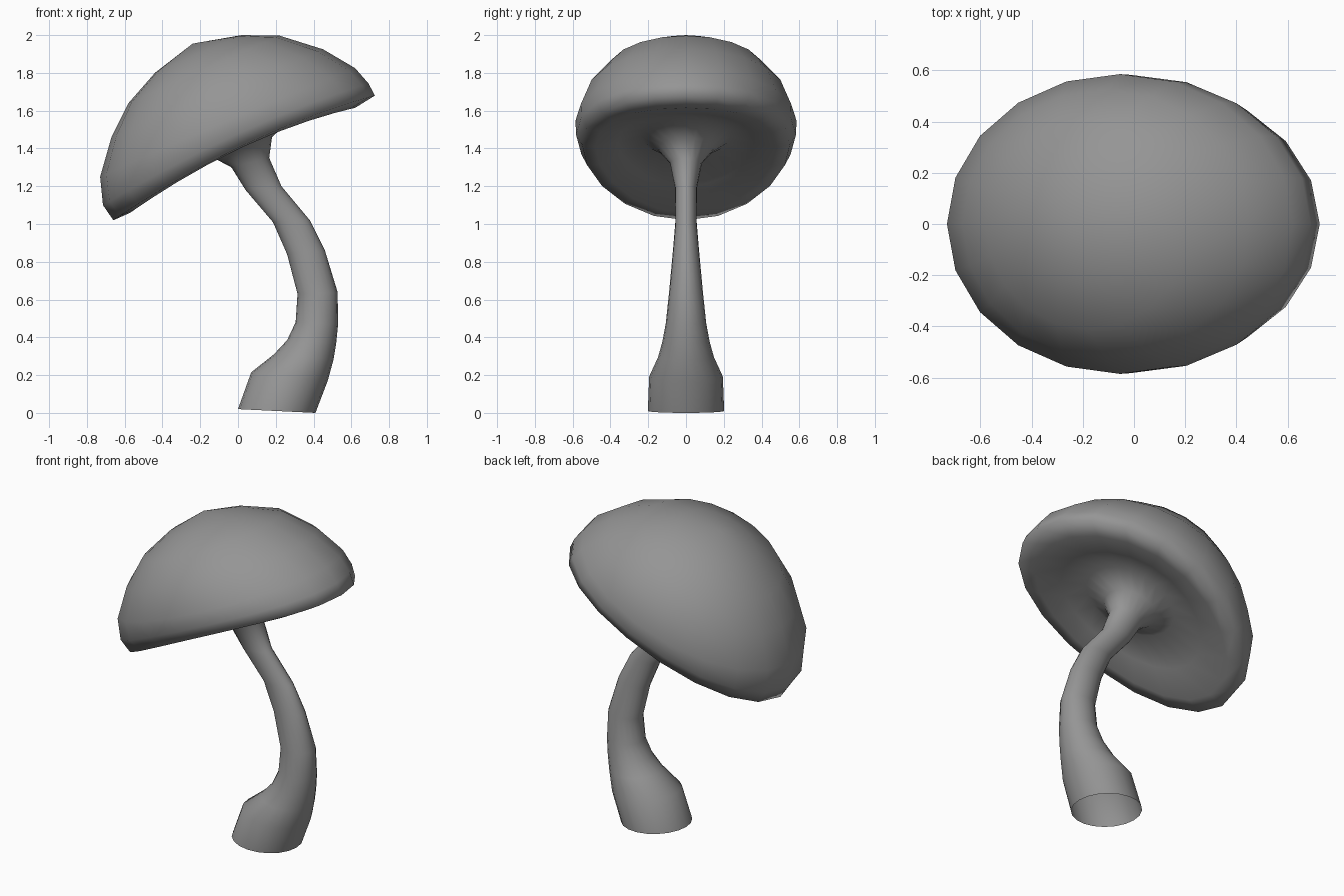
import bpy
import bmesh
from math import sin, cos, pi
from mathutils import Vector

SIDES = 20

default = bpy.data.objects.get("Cube")
if default:
    bpy.data.objects.remove(default)

grey = bpy.data.materials.new("plain grey")
grey.use_nodes = True
colour = (0.3, 0.3, 0.3, 1)
grey.diffuse_color = colour
grey.node_tree.nodes["Principled BSDF"].inputs["Base Color"].default_value = colour

# Each ring: left x, left z, right x, right z, half depth, lift of the sides
dome = [
    (-0.44, 1.80, 0.02, 2.00, 0.23, 0),
    (-0.58, 1.64, 0.22, 1.997, 0.41, 0),
    (-0.67, 1.46, 0.45, 1.925, 0.525, 0),
    (-0.73, 1.25, 0.62, 1.825, 0.585, 0.01),
    (-0.715, 1.10, 0.69, 1.745, 0.582, 0.05),
]
underside = [
    (-0.66, 1.02, 0.725, 1.68, 0.55, 0.07),
    (-0.57, 1.06, 0.62, 1.615, 0.48, 0.07),
    (-0.41, 1.20, 0.45, 1.585, 0.36, 0.04),
    (-0.23, 1.35, 0.29, 1.56, 0.235, 0.01),
]
stem = [
    (-0.12, 1.345, 0.18, 1.46, 0.15, 0),
    (-0.035, 1.30, 0.165, 1.35, 0.085, 0),
    (0.04, 1.18, 0.23, 1.20, 0.058, 0),
    (0.185, 1.01, 0.38, 1.02, 0.056, 0),
    (0.26, 0.84, 0.46, 0.86, 0.07, 0),
    (0.315, 0.63, 0.527, 0.64, 0.09, 0),
    (0.305, 0.48, 0.53, 0.47, 0.107, 0),
    (0.26, 0.385, 0.52, 0.37, 0.125, 0),
    (0.19, 0.31, 0.505, 0.28, 0.148, 0),
    (0.07, 0.215, 0.475, 0.17, 0.195, 0),
    (0.00, 0.02, 0.41, 0.00, 0.202, 0),
]

# Skin the rings from the crown down to the open foot
bm = bmesh.new()
loops = []
for lx, lz, rx, rz, depth, lift in dome + underside + stem:
    left, right = Vector((lx, 0, lz)), Vector((rx, 0, rz))
    mid, half = (left + right) / 2, (right - left) / 2
    loop = []
    for i in range(SIDES):
        a = 2 * pi * i / SIDES
        offset = Vector((0, depth * sin(a), lift * sin(a) ** 2))
        loop.append(bm.verts.new(mid + half * cos(a) + offset))
    loops.append(loop)

crown = bm.verts.new((-0.24, 0, 1.955))
for i in range(SIDES):
    j = (i + 1) % SIDES
    bm.faces.new((crown, loops[0][i], loops[0][j]))
    for upper, lower in zip(loops, loops[1:]):
        bm.faces.new((upper[i], lower[i], lower[j], upper[j]))
bmesh.ops.recalc_face_normals(bm, faces=bm.faces)

mesh = bpy.data.meshes.new("mushroom")
bm.to_mesh(mesh)
bm.free()
mesh.materials.append(grey)
mesh.shade_smooth()
mushroom = bpy.data.objects.new("mushroom", mesh)
bpy.context.collection.objects.link(mushroom)
